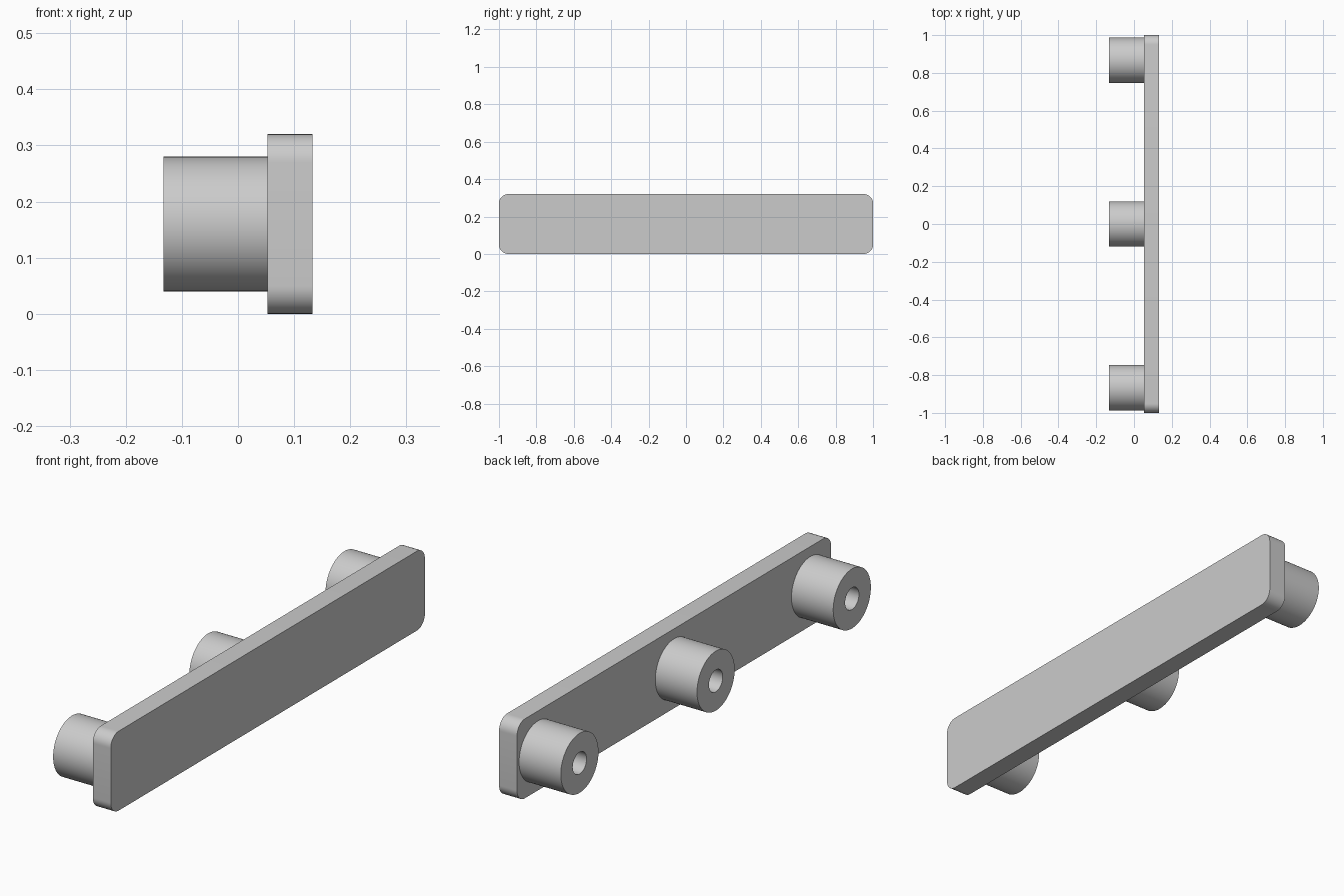
import bpy
import bmesh
from math import cos, sin, pi, radians

cube = bpy.data.objects.get("Cube")
if cube:
    bpy.data.objects.remove(cube, do_unlink=True)

# Single plain grey finish
grey = bpy.data.materials.new("plain_grey")
grey.use_nodes = True
color = (0.6, 0.6, 0.6, 1)
grey.diffuse_color = color
grey.node_tree.nodes["Principled BSDF"].inputs["Base Color"].default_value = color

BACK, SEAT, FACE = -0.133, 0.053, 0.133   # x of boss ends, plate back, plate face
MID_Z = 0.16


def finish(name, bm):
    bmesh.ops.recalc_face_normals(bm, faces=bm.faces[:])
    mesh = bpy.data.meshes.new(name)
    bm.to_mesh(mesh)
    bm.free()
    mesh.materials.append(grey)
    obj = bpy.data.objects.new(name, mesh)
    bpy.context.collection.objects.link(obj)
    bpy.ops.object.select_all(action="DESELECT")
    obj.select_set(True)
    bpy.context.view_layer.objects.active = obj
    bpy.ops.object.shade_smooth_by_angle(angle=radians(30))


def make_plate(half_length=1.0, half_height=0.16, radius=0.05, steps=12):
    # Rounded rectangle extruded along x
    bm = bmesh.new()
    outline = []
    corners = [(1, 1), (-1, 1), (-1, -1), (1, -1)]
    for i, (sy, sz) in enumerate(corners):
        for k in range(steps + 1):
            a = (i + k / steps) * pi / 2
            y = sy * (half_length - radius) + radius * cos(a)
            z = MID_Z + sz * (half_height - radius) + radius * sin(a)
            outline.append(bm.verts.new((SEAT, y, z)))
    face = bm.faces.new(outline)
    result = bmesh.ops.extrude_face_region(bm, geom=[face], use_keep_orig=True)
    moved = [v for v in result["geom"] if isinstance(v, bmesh.types.BMVert)]
    bmesh.ops.translate(bm, verts=moved, vec=(FACE - SEAT, 0, 0))
    finish("mounting_plate", bm)


def make_boss(name, y, outer=0.12, inner=0.044, sides=64):
    # Hollow boss: outer wall, end ring and bore wall, closed by the plate
    bm = bmesh.new()
    rings = []
    for x, r in [(SEAT, outer), (BACK, outer), (BACK, inner), (SEAT, inner)]:
        rings.append([bm.verts.new((x, y + r * cos(2 * pi * i / sides),
                                    MID_Z + r * sin(2 * pi * i / sides)))
                      for i in range(sides)])
    for a, b in zip(rings, rings[1:]):
        for i in range(sides):
            j = (i + 1) % sides
            bm.faces.new((a[i], a[j], b[j], b[i]))
    # Seating ring keeps the boss a closed solid
    for i in range(sides):
        j = (i + 1) % sides
        bm.faces.new((rings[3][i], rings[3][j], rings[0][j], rings[0][i]))
    finish(name, bm)


make_plate()
for label, y in [("front", -0.867), ("middle", 0), ("back", 0.867)]:
    make_boss(label + "_boss", y)
